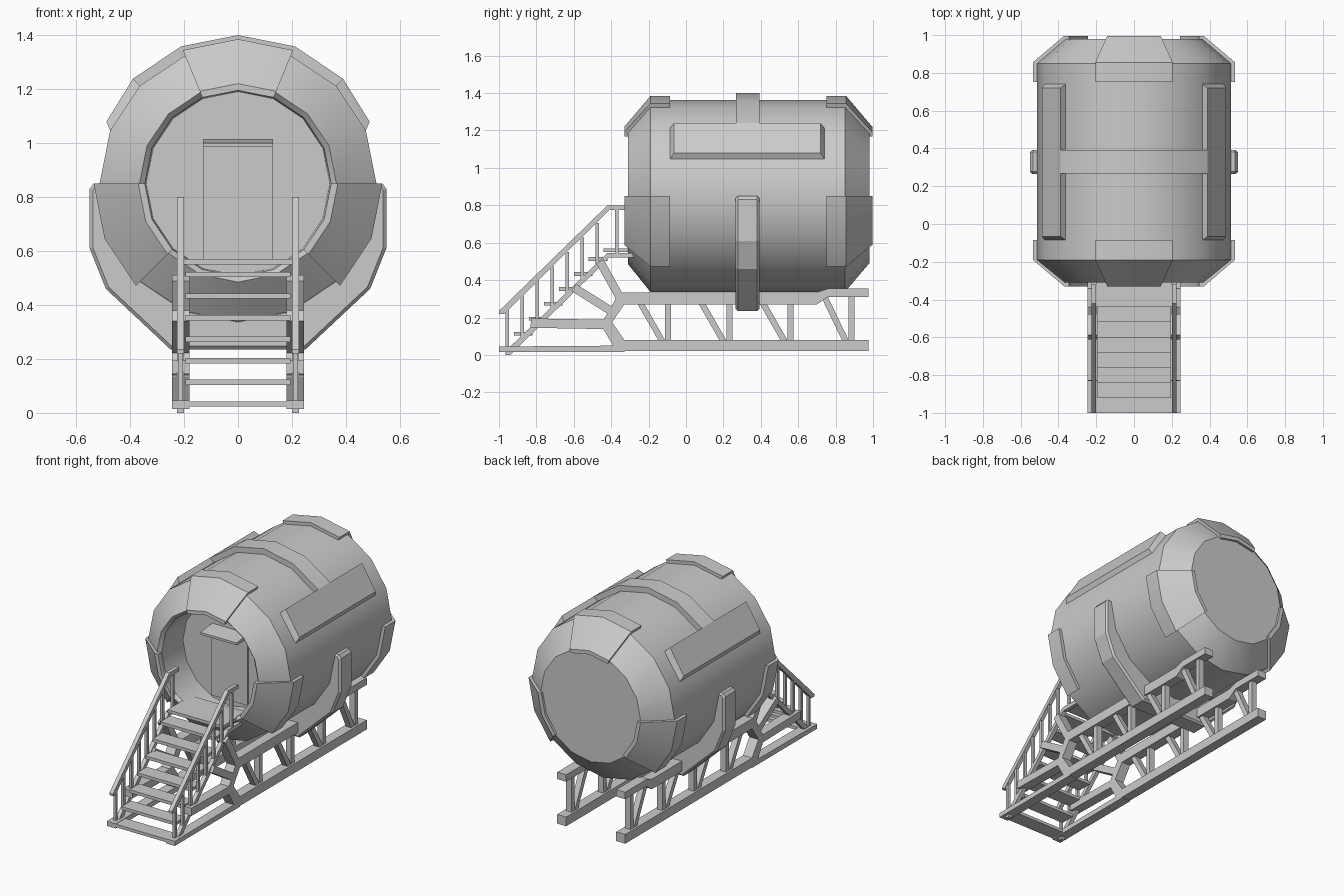
import bpy, bmesh, math
from mathutils import Vector

if "Cube" in bpy.data.objects:
    bpy.data.objects.remove(bpy.data.objects["Cube"])

CZ = 0.85            # height of the tank axis
STEP = 22.5          # sixteen-sided tank
MID = 0.333          # middle of the tank along y


def finish(bm, name, smooth=True):
    bmesh.ops.recalc_face_normals(bm, faces=bm.faces)
    me = bpy.data.meshes.new(name)
    bm.to_mesh(me)
    bm.free()
    ob = bpy.data.objects.new(name, me)
    bpy.context.collection.objects.link(ob)
    if smooth:
        bpy.ops.object.select_all(action='DESELECT')
        ob.select_set(True)
        bpy.context.view_layer.objects.active = ob
        bpy.ops.object.shade_smooth_by_angle(angle=math.radians(30))
    return ob


def polar(r, deg, y):
    a = math.radians(deg)
    return Vector((r * math.cos(a), y, CZ + r * math.sin(a)))


def sweep(name, profile, start, count, full=False):
    """Sweep a (y, r) profile around the tank axis in 22.5 degree steps."""
    bm = bmesh.new()
    rings = [[bm.verts.new(polar(r, start + i * STEP, y)) for y, r in profile]
             for i in range(count + (0 if full else 1))]
    n = len(profile)
    for i in range(count):
        a, b = rings[i], rings[(i + 1) % len(rings)]
        for j in range(n - 1 if full else n):
            k = (j + 1) % n
            bm.faces.new((a[j], a[k], b[k], b[j]))
    if full:
        bm.faces.new([r[0] for r in rings])
        bm.faces.new([r[-1] for r in rings])
    else:
        bm.faces.new(rings[0])
        bm.faces.new(rings[-1])
    return finish(bm, name)


def prism(bm, pts, x0, x1):
    """Extrude a (y, z) outline from x0 to x1."""
    lo = [bm.verts.new((x0, y, z)) for y, z in pts]
    hi = [bm.verts.new((x1, y, z)) for y, z in pts]
    bm.faces.new(lo)
    bm.faces.new(hi)
    for i in range(len(pts)):
        j = (i + 1) % len(pts)
        bm.faces.new((lo[i], lo[j], hi[j], hi[i]))


def rect(bm, y0, y1, z0, z1, x0, x1):
    prism(bm, [(y0, z0), (y1, z0), (y1, z1), (y0, z1)], x0, x1)


def bar(bm, p, q, w, x0, x1):
    p, q = Vector(p), Vector(q)
    d = (q - p).normalized() * w / 2
    o = Vector((-d.y, d.x))
    prism(bm, [p + o, q + o, q - o, p - o], x0, x1)


def hull(name, pts):
    bm = bmesh.new()
    for p in pts:
        bm.verts.new(p)
    bmesh.ops.convex_hull(bm, input=bm.verts)
    bmesh.ops.dissolve_limit(bm, angle_limit=0.02, verts=bm.verts, edges=bm.edges)
    return finish(bm, name, False)


# Tank with recessed entrance
sweep("tank", [(-0.08, 0.34), (-0.29, 0.345), (-0.31, 0.365), (-0.19, 0.513),
               (0.85, 0.513), (0.98, 0.36)], 0, 16, True)

# Corner armour plates, three at each end
plate = [(-0.085, 0.50), (-0.085, 0.535), (-0.19, 0.535), (-0.33, 0.37),
         (-0.33, 0.345), (-0.30, 0.345), (-0.18, 0.50)]
back_plate = [(2 * MID - y, r) for y, r in plate]
for label, a in (("top", 67.5), ("right", -45), ("left", 180)):
    sweep("front_plate_" + label, plate, a, 2)
    sweep("back_plate_" + label, back_plate, a, 2)

# Upper belt and the long side pads it joins
sweep("upper_belt", [(0.268, 0.50), (0.268, 0.55), (0.392, 0.55), (0.392, 0.50)], 45, 4)
for s, label in ((1, "right"), (-1, "left")):
    pts = []
    for y_base, y_top in ((-0.085, -0.065), (0.74, 0.72)):
        pts += [polar(0.50, 45, y_base), polar(0.50, 22.5, y_base), polar(0.513, 22.5, y_base),
                polar(0.513, 45, y_base), polar(0.55, 45, y_top), polar(0.539, 25.2, y_top)]
    hull("side_pad_" + label, [Vector((s * p.x, p.y, p.z)) for p in pts])

# Lower cradle hugging the tank
bm = bmesh.new()
half = [(0.25, 0.235), (0.49, 0.46), (0.55, 0.61), (0.55, 0.83), (0.535, 0.85)]
inner = [polar(0.502, -i * STEP, 0) for i in range(9)]
outline = [(-x, z) for x, z in reversed(half)] + half + [(p.x, p.z) for p in inner]
fr = [bm.verts.new((x, 0.265, z)) for x, z in outline]
bk = [bm.verts.new((x, 0.392, z)) for x, z in outline]
bm.faces.new(fr)
bm.faces.new(bk)
for i in range(len(fr)):
    j = (i + 1) % len(fr)
    bm.faces.new((fr[i], fr[j], bk[j], bk[i]))
cradle = finish(bm, "lower_cradle", False)
bev = cradle.modifiers.new("chamfer", 'BEVEL')
bev.width, bev.segments = 0.012, 1
bev.limit_method, bev.angle_limit = 'ANGLE', math.radians(60)

# Door, and the canopy above it
bm = bmesh.new()
rect(bm, -0.09, -0.07, 0.55, 0.985, -0.13, 0.13)
finish(bm, "door", False)
bm = bmesh.new()
prism(bm, [(-0.07, 0.985), (-0.20, 0.985), (-0.20, 1.0), (-0.07, 1.015)], -0.13, 0.13)
finish(bm, "door_canopy", False)

for s, label in ((1, "right"), (-1, "left")):
    # Trussed side frame
    X = (s * 0.18, s * 0.245)
    P = (s * 0.193, s * 0.232)
    bm = bmesh.new()
    prism(bm, [(-0.34, 0.02), (0.975, 0.02), (0.975, 0.08), (-0.34, 0.08)], *X)
    prism(bm, [(-0.34, 0.27), (0.70, 0.27), (0.76, 0.31), (0.975, 0.31), (0.975, 0.355),
               (0.76, 0.355), (0.70, 0.335), (-0.34, 0.335)], *X)
    prism(bm, [(-1.0, 0.015), (-0.33, 0.015), (-0.33, 0.05), (-1.0, 0.045)], *X)
    prism(bm, [(-0.44, 0.19), (-0.36, 0.325), (-0.33, 0.335), (-0.33, 0.27), (-0.395, 0.175),
               (-0.33, 0.08), (-0.33, 0.03), (-0.39, 0.05), (-0.44, 0.135)], *X)
    bar(bm, (-0.46, 0.50), (-0.35, 0.30), 0.045, *X)
    bar(bm, (-0.60, 0.36), (-0.40, 0.235), 0.045, *X)
    bar(bm, (-0.83, 0.17), (-0.42, 0.163), 0.05, *X)
    for i in range(4):
        y = -0.095 + i * 0.327
        top = 0.32 if i == 3 else 0.28
        rect(bm, y - 0.016, y + 0.016, 0.07, top, *P)
        bar(bm, (y - 0.15, top), (y - 0.03, 0.07), 0.032, *P)
    finish(bm, "side_frame_" + label, False)

    # Stringer, balusters and handrail
    R = (s * 0.20, s * 0.226)
    bm = bmesh.new()
    prism(bm, [(-0.965, 0.0), (-0.94, 0.0), (-0.41, 0.52), (-0.28, 0.52),
               (-0.28, 0.545), (-0.42, 0.545), (-0.965, 0.02)], *R)
    finish(bm, "stair_stringer_" + label, False)
    bm = bmesh.new()
    prism(bm, [(-1.0, 0.22), (-0.97, 0.22), (-0.41, 0.775), (-0.32, 0.775),
               (-0.32, 0.80), (-0.42, 0.80), (-1.0, 0.235)], *R)
    for i in range(7):
        y = -0.955 + i * 0.08
        z = 0.02 + (y + 0.955) * 0.97
        rect(bm, y - 0.009, y + 0.009, z, z + 0.22, s * 0.204, s * 0.222)
    rect(bm, -0.379, -0.361, 0.53, 0.79, s * 0.204, s * 0.222)
    finish(bm, "handrail_" + label, False)

# Stair treads and landing
for i in range(7):
    bm = bmesh.new()
    y, z = -1.0 + 0.08 * i, 0.033 + 0.08 * i
    rect(bm, y, y + 0.10, z - 0.01, z + 0.01, -0.195, 0.195)
    finish(bm, "tread_%d" % (i + 1), False)
bm = bmesh.new()
rect(bm, -0.44, -0.20, 0.55, 0.57, -0.2, 0.2)
finish(bm, "landing", False)
